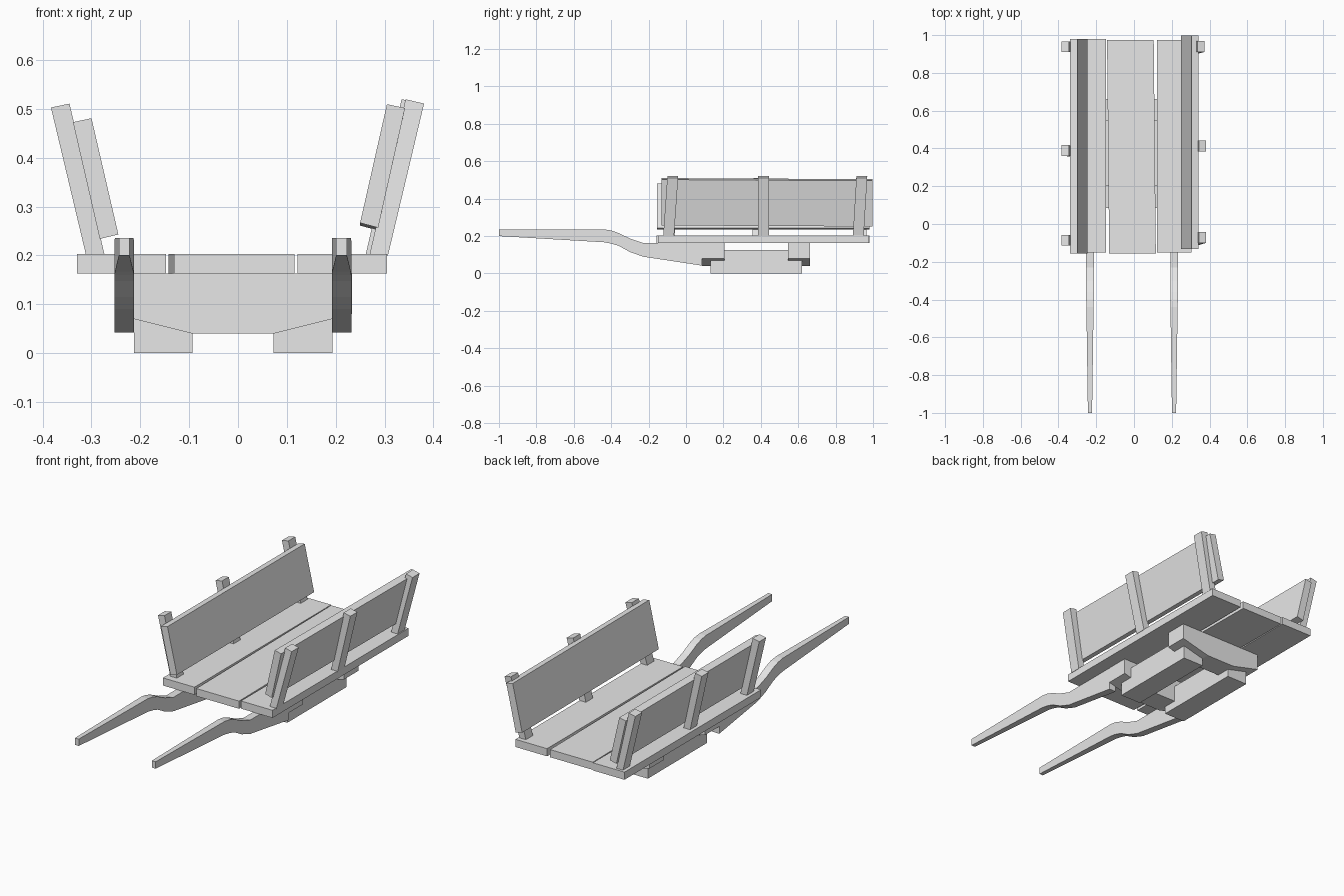
import bpy
import bmesh

cube = bpy.data.objects.get("Cube")
if cube:
    bpy.data.objects.remove(cube, do_unlink=True)

wood = bpy.data.materials.new("plain_grey")
wood.use_nodes = True
wood.diffuse_color = (0.8, 0.8, 0.8, 1)
wood.node_tree.nodes["Principled BSDF"].inputs["Base Color"].default_value = (0.8, 0.8, 0.8, 1)


def loft(name, rings):
    """Skin a list of equal-sized rings and cap both ends."""
    bm = bmesh.new()
    loops = [[bm.verts.new(p) for p in ring] for ring in rings]
    n = len(loops[0])
    for a, b in zip(loops, loops[1:]):
        for i in range(n):
            j = (i + 1) % n
            bm.faces.new((a[i], a[j], b[j], b[i]))
    bm.faces.new(loops[0])
    bm.faces.new(loops[-1])
    bmesh.ops.recalc_face_normals(bm, faces=bm.faces)
    mesh = bpy.data.meshes.new(name)
    bm.to_mesh(mesh)
    bm.free()
    mesh.materials.append(wood)
    obj = bpy.data.objects.new(name, mesh)
    bpy.context.collection.objects.link(obj)
    return obj


def prism(name, profile, y0, y1, lean=0, yaw=0, drop=0):
    """Extrude an x-z profile along y; lean, yaw and drop skew it slightly."""
    zmin = min(z for x, z in profile)
    mid = (y0 + y1) / 2
    return loft(name, [[(x + yaw * (y - mid), y + lean * (z - zmin), z + drop * (y - mid))
                        for x, z in profile] for y in (y0, y1)])


def rect(x0, x1, z0, z1):
    return [(x0, z0), (x1, z0), (x1, z1), (x0, z1)]


# Floor planks
prism("floor_plank_right", rect(-0.33, -0.147, 0.163, 0.203), -0.15, 0.98)
prism("floor_plank_middle", rect(-0.137, 0.11, 0.163, 0.203), -0.157, 0.975, yaw=-0.01)
prism("floor_plank_left", rect(0.122, 0.305, 0.163, 0.203), -0.15, 0.975)

# Leaning side boards
prism("side_board_right", [(-0.338, 0.473), (-0.3, 0.481), (-0.245, 0.243), (-0.283, 0.234)],
      -0.155, 0.98)
prism("side_board_left", [(0.305, 0.507), (0.342, 0.499), (0.287, 0.254), (0.25, 0.264)],
      -0.132, 0.998, drop=-0.005)

# Posts outside the boards: y start, lean along y, inward shift
post_right = [(-0.383, 0.503), (-0.345, 0.511), (-0.273, 0.2), (-0.311, 0.2)]
post_left = [(0.343, 0.52), (0.381, 0.511), (0.307, 0.2), (0.269, 0.2)]
for i, (y, lean) in enumerate([(-0.115, 0), (0.355, 0.02), (0.91, 0)]):
    prism(f"post_right_{i + 1}", post_right, y, y + 0.056, lean)
for i, (y, lean, shift) in enumerate([(-0.122, 0.07), (0.385, 0), (0.892, 0.06)][k] + (s,)
                                     for k, s in enumerate((0, 0, -0.008))):
    prism(f"post_left_{i + 1}", [(x + shift, z) for x, z in post_left], y, y + 0.058, lean)

# Cross beams with chamfered undersides
beam = [(-0.253, 0.163), (-0.253, 0.08), (-0.093, 0.04),
        (0.073, 0.04), (0.233, 0.08), (0.233, 0.163)]
prism("front_cross_beam", beam, 0.085, 0.205)
prism("back_cross_beam", beam, 0.545, 0.662)

# Runners
prism("runner_right", rect(-0.213, -0.093, 0, 0.125), 0.132, 0.62)
prism("runner_left", rect(0.073, 0.193, 0, 0.125), 0.132, 0.62)

# Curved pulling shafts: y, bottom, top, half width
stations = [(-1, 0.2, 0.236, 0.011), (-0.44, 0.167, 0.236, 0.019), (-0.4, 0.16, 0.23, 0.02),
            (-0.36, 0.148, 0.216, 0.02), (-0.3, 0.115, 0.187, 0.02),
            (-0.23, 0.09, 0.163, 0.02), (0.086, 0.042, 0.163, 0.02)]
for name, cx in (("shaft_right", -0.233), ("shaft_left", 0.212)):
    loft(name, [[(cx - w, y, b), (cx + w, y, b), (cx + w, y, t), (cx - w, y, t)]
                for y, b, t, w in stations])
